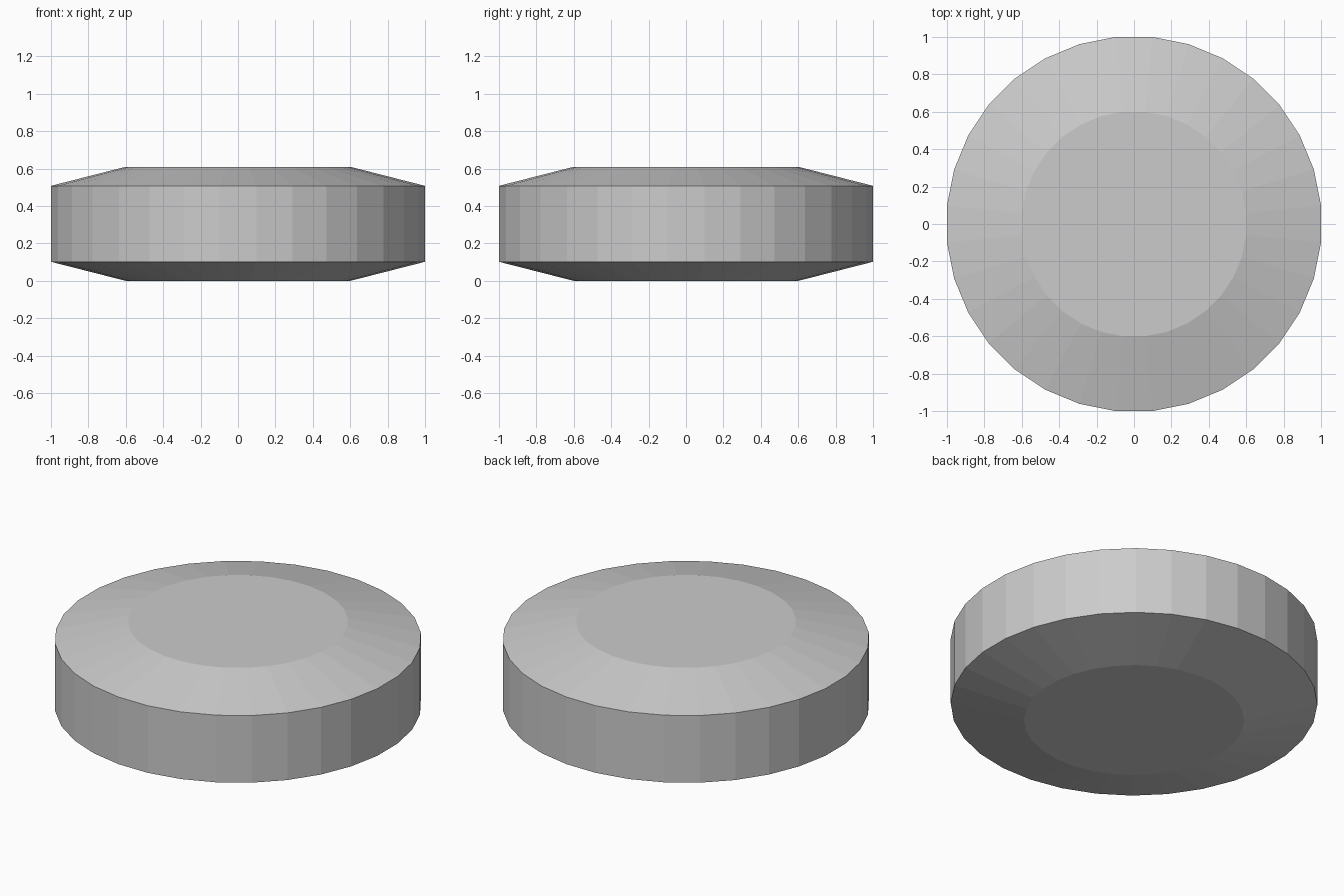
import bpy, bmesh, math

if "Cube" in bpy.data.objects:
    bpy.data.objects.remove(bpy.data.objects["Cube"])

SIDES = 32
FLAT = math.cos(math.pi / SIDES)  # turns flat-to-flat radius into corner radius

# Half profile of the disc: (flat radius, height)
profile = [(0.6, 0.0), (1.0, 0.102), (1.0, 0.508), (0.6, 0.61)]

bm = bmesh.new()
rings = []
for radius, z in profile:
    ring = []
    for i in range(SIDES):
        a = 2 * math.pi * (i + 0.5) / SIDES
        ring.append(bm.verts.new((radius / FLAT * math.cos(a), radius / FLAT * math.sin(a), z)))
    rings.append(ring)

# Bevelled slopes and rim
for low, high in zip(rings, rings[1:]):
    for i in range(SIDES):
        j = (i + 1) % SIDES
        bm.faces.new((low[i], low[j], high[j], high[i]))

# Flat bottom and top
bm.faces.new(rings[0][::-1])
bm.faces.new(rings[-1])

mesh = bpy.data.meshes.new("bevelled_disc")
bm.to_mesh(mesh)
bm.free()
disc = bpy.data.objects.new("bevelled_disc", mesh)
bpy.context.collection.objects.link(disc)
